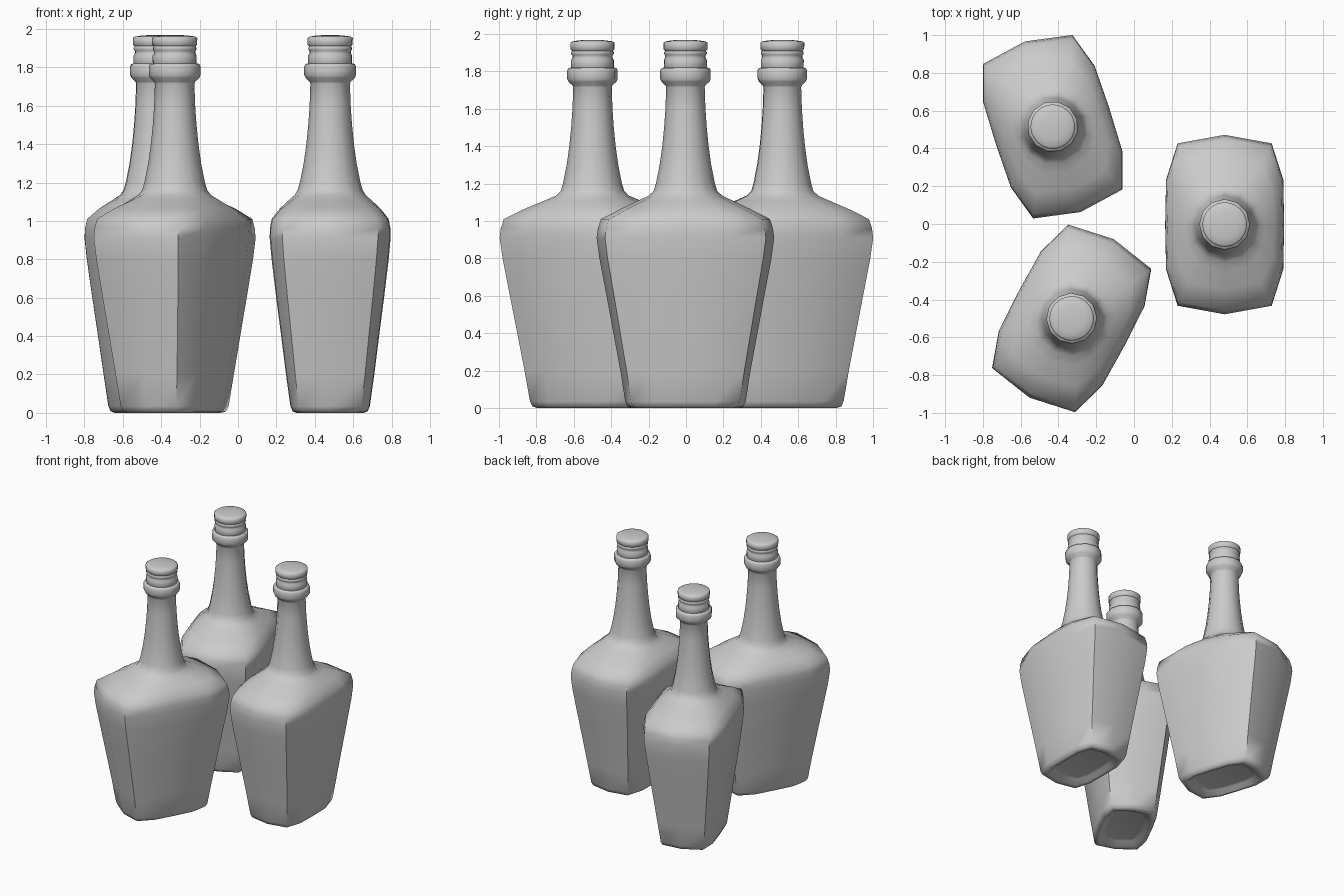
import bpy, bmesh
from math import cos, sin, pi, radians

if "Cube" in bpy.data.objects:
    bpy.data.objects.remove(bpy.data.objects["Cube"])

N = 12
# Quarter of the body cross-section (unit half-widths), mirrored to all 12 sides
QUARTER = [(1.0, 0.0), (0.985, 0.50), (0.79, 0.905), (0.0, 1.0)]


def body_ring(z, hx, hy, roundness=0.0):
    """Boxy 12-sided ring, blended towards an ellipse by roundness."""
    half = QUARTER + [(-x, y) for x, y in QUARTER[2::-1]]
    pts = half + [(x, -y) for x, y in half[5:0:-1]]
    ring = []
    for i, (x, y) in enumerate(pts):
        a = 2 * pi * i / N
        x += (cos(a) - x) * roundness
        y += (sin(a) - y) * roundness
        ring.append((x * hx, y * hy, z))
    return ring


def round_ring(z, r, n=N):
    return [(r * cos(2 * pi * i / n), r * sin(2 * pi * i / n), z) for i in range(n)]


def loft(name, rings):
    """Skin a stack of rings and close both ends."""
    bm = bmesh.new()
    loops = [[bm.verts.new(p) for p in ring] for ring in rings]
    n = len(loops[0])
    for a, b in zip(loops, loops[1:]):
        for i in range(n):
            j = (i + 1) % n
            bm.faces.new((a[i], a[j], b[j], b[i]))
    bm.faces.new(loops[0][::-1])
    bm.faces.new(loops[-1])
    bmesh.ops.recalc_face_normals(bm, faces=bm.faces)
    mesh = bpy.data.meshes.new(name)
    bm.to_mesh(mesh)
    bm.free()
    for p in mesh.polygons:
        p.use_smooth = True
    mesh.set_sharp_from_angle(angle=radians(60))
    return mesh


# Glass: recessed base, tapering body, shoulder, neck and collar bead
glass_rings = [body_ring(*s) for s in [
    (0.035, 0.12, 0.20), (0.03, 0.14, 0.22), (0.003, 0.165, 0.265),
    (0.0, 0.175, 0.285), (0.008, 0.195, 0.31), (0.035, 0.207, 0.322),
    (0.2, 0.23, 0.348), (0.4, 0.255, 0.385), (0.6, 0.281, 0.422),
    (0.8, 0.305, 0.46), (0.91, 0.315, 0.475), (0.96, 0.314, 0.468),
    (1.01, 0.305, 0.452), (1.065, 0.262, 0.345, 0.2),
    (1.11, 0.213, 0.25, 0.65), (1.135, 0.185, 0.198, 0.95)]]
glass_rings += [round_ring(*s) for s in [
    (1.16, 0.17), (1.2, 0.158), (1.3, 0.138), (1.4, 0.124), (1.5, 0.114),
    (1.6, 0.107), (1.715, 0.103), (1.725, 0.107), (1.745, 0.128),
    (1.76, 0.135), (1.805, 0.135), (1.818, 0.128), (1.822, 0.105)]]
glass = loft("bottle_glass", glass_rings)

# Screw cap: skirt, grooves and slightly domed top
cap = loft("bottle_cap", [round_ring(z, r, 24) for z, r in [
    (1.81, 0.108), (1.82, 0.114), (1.86, 0.115), (1.872, 0.108), (1.885, 0.108),
    (1.893, 0.114), (1.902, 0.114), (1.91, 0.109), (1.918, 0.117),
    (1.953, 0.118), (1.96, 0.108), (1.966, 0.07), (1.969, 0.02)]])

# Three bottles standing in a group
for x, y, turn in [(0.48, -0.003, 0), (-0.43, 0.515, 18), (-0.33, -0.5, -28)]:
    for mesh in (glass, cap):
        ob = bpy.data.objects.new(mesh.name, mesh)
        ob.location = (x, y, 0)
        ob.rotation_euler.z = radians(turn)
        bpy.context.collection.objects.link(ob)
